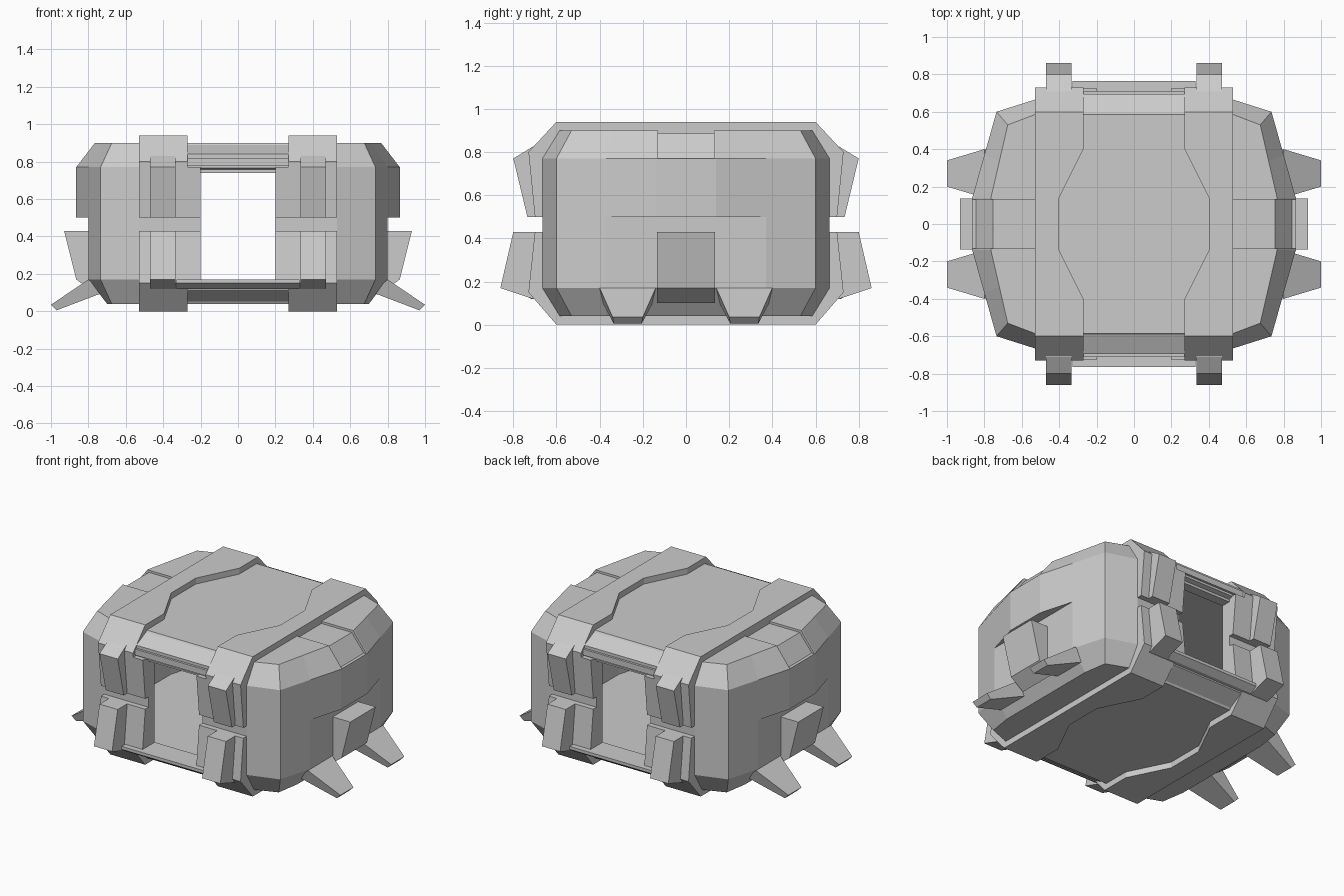
import bpy, bmesh

if "Cube" in bpy.data.objects:
    bpy.data.objects.remove(bpy.data.objects["Cube"])


def make(name, verts, faces, mirror=""):
    me = bpy.data.meshes.new(name)
    bm = bmesh.new()
    vs = [bm.verts.new(v) for v in verts]
    for f in faces:
        bm.faces.new([vs[i] for i in f])
    bmesh.ops.remove_doubles(bm, verts=bm.verts, dist=1e-4)
    bmesh.ops.recalc_face_normals(bm, faces=bm.faces)
    bm.to_mesh(me)
    bm.free()
    ob = bpy.data.objects.new(name, me)
    bpy.context.collection.objects.link(ob)
    if mirror:
        m = ob.modifiers.new("mirror", 'MIRROR')
        m.use_axis = ('x' in mirror, 'y' in mirror, False)
        m.use_mirror_merge = False
    return ob


def loft(name, rings, mirror=""):
    """Closed solid through rings of equal point count."""
    n = len(rings[0])
    verts = [p for r in rings for p in r]
    faces = [list(range(n)), list(range(n * (len(rings) - 1), n * len(rings)))]
    for k in range(len(rings) - 1):
        for i in range(n):
            j = (i + 1) % n
            faces.append([k * n + i, k * n + j, (k + 1) * n + j, (k + 1) * n + i])
    return make(name, verts, faces, mirror)


def prism(name, axis, pts, a, b, mirror=""):
    """Profile extruded along an axis; pts are the other two coordinates in order."""
    place = {'x': lambda p, t: (t, p[0], p[1]),
             'y': lambda p, t: (p[0], t, p[1]),
             'z': lambda p, t: (p[0], p[1], t)}[axis]
    return loft(name, [[place(p, t) for p in pts] for t in (a, b)], mirror)


def rect(u0, u1, v0, v1):
    return [(u0, v0), (u1, v0), (u1, v1), (u0, v1)]


def ring(quarter, z):
    """Full plan outline from one quadrant."""
    q = quarter
    pts = q + [(x, -y) for x, y in q[::-1]] + [(-x, -y) for x, y in q] + [(-x, y) for x, y in q[::-1]]
    return [(x, y, z) for x, y in pts]


# Main hull: chamfered shell, upper half bulging over the lower half
low = [(.53, .665), (.735, .6), (.80, .37), (.80, .14)]
low_end = [(.53, .585), (.675, .53), (.70, .37), (.70, .14)]
up = [(.53, .665), (.735, .6), (.80, .37), (.865, .14)]
up_end = [(.53, .585), (.675, .53), (.72, .335), (.765, .14)]
hull = loft("hull", [ring(low_end, .04), ring(low, .17), ring(low, .5),
                     ring(up, .5), ring(up, .77), ring(up_end, .9)])

# Cutters: inner chamber, doorway through front and back, roof side channels
room = [(.48, .6), (.67, .54), (.73, .33), (.73, .1)]
channel = [(.53, .885), (.755, .885), (.845, .77), (1, .77), (1, 1), (.53, 1)]
cutters = [loft("chamber_cutter", [ring(room, .13), ring(room, .77)]),
           prism("door_cutter", 'y', rect(-.2, .2, .17, .74), -1, 1),
           prism("channel_cutter_right", 'y', channel, -.13, .13),
           prism("channel_cutter_left", 'y', [(-x, z) for x, z in channel], -.13, .13)]
bpy.context.view_layer.objects.active = hull
for c in cutters:
    m = hull.modifiers.new("cut", 'BOOLEAN')
    m.operation, m.object, m.solver = 'DIFFERENCE', c, 'EXACT'
    bpy.ops.object.modifier_apply(modifier=m.name)
for c in cutters:
    bpy.data.objects.remove(c)

# Raised frame plates on roof and underside, stepping out around the centre panel
plate = [(.53, .6), (.27, .6), (.27, .4), (.405, .13),
         (.405, -.13), (.27, -.4), (.27, -.6), (.53, -.6)]
prism("roof_frame", 'z', plate, .89, .94, "x")
prism("base_frame", 'z', plate, 0, .05, "x")

# Frame ends wrapping down and up the front and back
prism("upper_frame_end", 'x',
      [(.56, .94), (.6, .94), (.73, .80), (.70, .5), (.62, .5), (.62, .82), (.56, .89)], .27, .53, "xy")
prism("lower_frame_end", 'x',
      [(.56, 0), (.6, 0), (.73, .15), (.70, .43), (.62, .43), (.62, .12), (.56, .05)], .27, .53, "xy")

# Door jambs
prism("upper_jamb", 'x', [(.62, .77), (.727, .77), (.70, .5), (.62, .5)], .2, .27, "xy")
prism("lower_jamb", 'x', [(.62, .17), (.728, .17), (.70, .43), (.62, .43)], .2, .27, "xy")

# Centre brow and skirt above and below the doorway, with their bars
prism("brow", 'x', [(.57, .9), (.695, .84), (.695, .765), (.62, .745)], -.27, .27, "y")
prism("skirt", 'x', [(.57, .04), (.695, .11), (.695, .15), (.62, .16)], -.27, .27, "y")
prism("brow_bar", 'x', rect(.65, .71, .78, .82), -.33, .33, "y")
prism("door_sill", 'x', [(.64, .12), (.72, .12), (.765, .15), (.765, .17), (.64, .17)], -.33, .33, "y")

# Clamps on the frame
prism("upper_clamp", 'x', [(.66, .84), (.71, .825), (.80, .77), (.735, .5), (.66, .5)], .335, .47, "xy")
prism("lower_clamp", 'x', [(.66, .43), (.80, .43), (.86, .17), (.71, .12), (.66, .12)], .335, .47, "xy")

# Side blocks
prism("side_block", 'y', [(.77, .43), (.93, .43), (.865, .17), (.77, .10)], -.135, .135, "x")

# Splayed feet
loft("foot", [[(.80, .14, .17), (.80, .40, .17), (.72, .385, .10), (.72, .155, .10)],
              [(1.0, .20, .035), (1.0, .34, .035), (.97, .335, .005), (.97, .205, .005)]], "xy")
